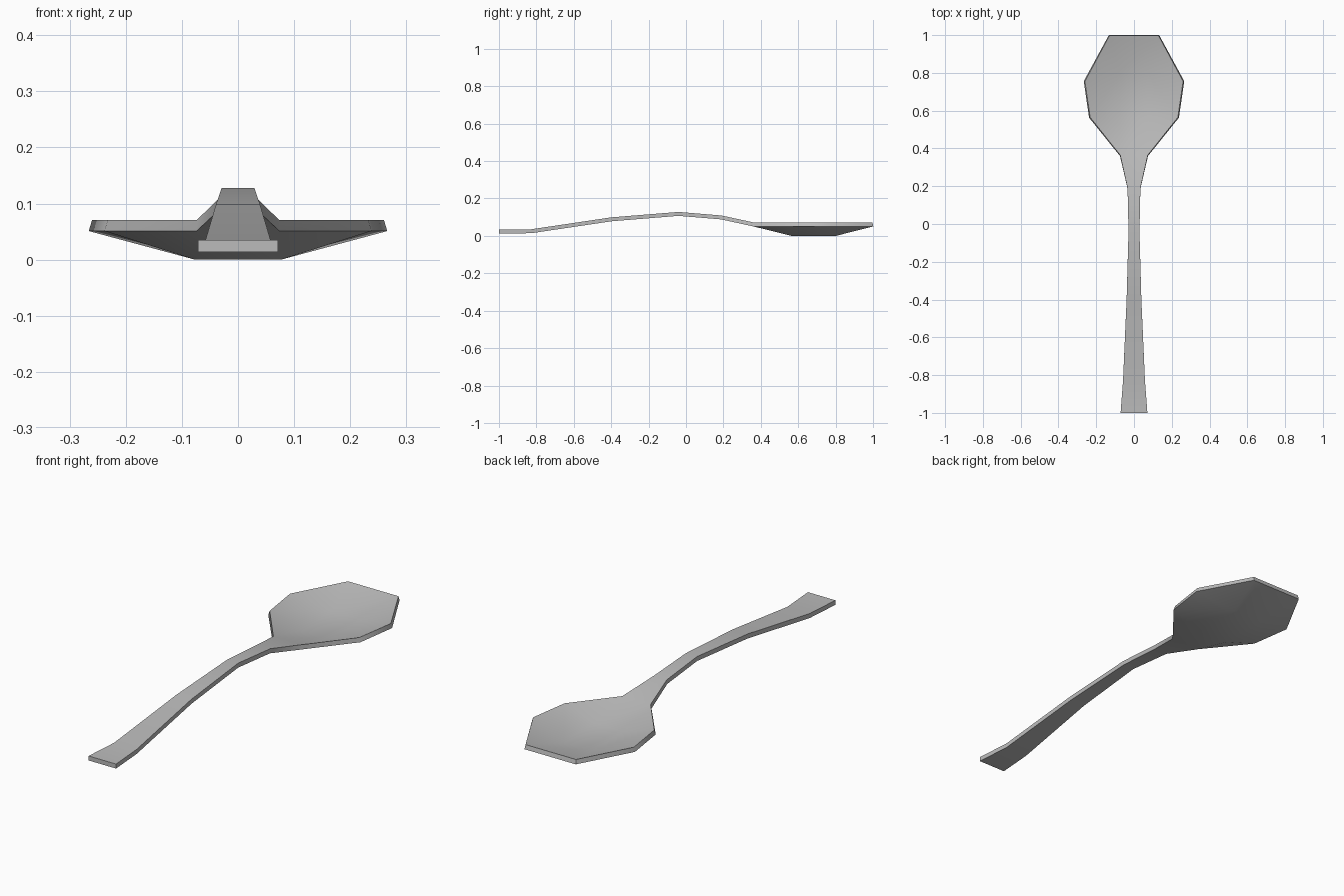
import bpy
import bmesh

cube = bpy.data.objects.get("Cube")
if cube:
    bpy.data.objects.remove(cube, do_unlink=True)

# Brushed metal colour
metal = bpy.data.materials.new("grey metal")
metal.use_nodes = True
colour = (0.5, 0.5, 0.5, 1)
metal.diffuse_color = colour
metal.node_tree.nodes["Principled BSDF"].inputs["Base Color"].default_value = colour

bm = bmesh.new()


def pair(half_width, y, z):
    """Matching right and left points."""
    return [bm.verts.new((s * half_width, y, z)) for s in (-1, 1)]


def bridge(a, b):
    bm.faces.new((a[0], a[1], b[1], b[0]))


# Handle: half width, y and height from the end to the neck
stations = [(0.071, -1, 0.035), (0.058, -0.83, 0.035), (0.039, -0.4, 0.099),
            (0.029, -0.04, 0.128), (0.034, 0.19, 0.109), (0.073, 0.365, 0.071)]
rows = [pair(*s) for s in stations]
for a, b in zip(rows, rows[1:]):
    bridge(a, b)
neck = rows[-1]

# Bowl: flat rim around a sunken floor
shoulder = pair(0.232, 0.565, 0.071)
widest = pair(0.26, 0.755, 0.071)
tip = pair(0.13, 0.997, 0.071)
floor_front = pair(0.075, 0.565, 0.021)
floor_back = pair(0.075, 0.8, 0.021)
for a, b in ((neck, floor_front), (floor_front, floor_back), (floor_back, tip)):
    bridge(a, b)
for i in (0, 1):
    bm.faces.new((neck[i], floor_front[i], shoulder[i]))
    bm.faces.new((shoulder[i], floor_front[i], floor_back[i], widest[i]))
    bm.faces.new((widest[i], floor_back[i], tip[i]))
bmesh.ops.recalc_face_normals(bm, faces=bm.faces)
if sum(f.normal.z for f in bm.faces) < 0:
    bmesh.ops.reverse_faces(bm, faces=bm.faces)

mesh = bpy.data.meshes.new("spoon")
bm.to_mesh(mesh)
bm.free()
mesh.materials.append(metal)
spoon = bpy.data.objects.new("spoon", mesh)
bpy.context.collection.objects.link(spoon)

# Sheet thickness below the upper surface
solid = spoon.modifiers.new("thickness", 'SOLIDIFY')
solid.thickness = 0.021
solid.offset = -1

bpy.context.view_layer.objects.active = spoon
spoon.select_set(True)
bpy.ops.object.modifier_apply(modifier=solid.name)
bpy.ops.object.shade_smooth_by_angle(angle=0.7)
